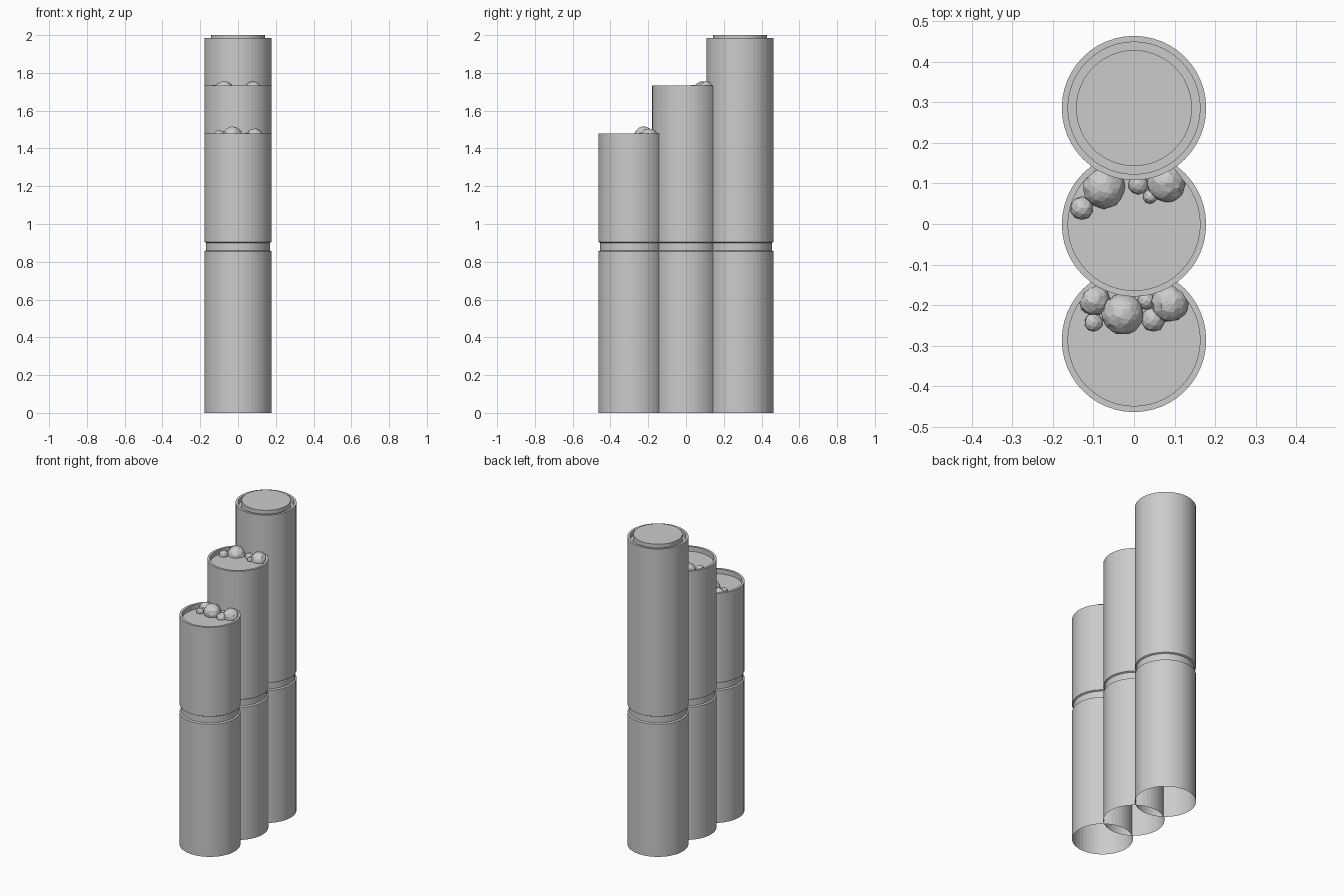
import bpy, bmesh, math, random
from mathutils import Vector

if "Cube" in bpy.data.objects:
    bpy.data.objects.remove(bpy.data.objects["Cube"])

random.seed(4)
SEGMENTS = 48
R = 0.178


def finish(bm, name):
    mesh = bpy.data.meshes.new(name)
    bm.to_mesh(mesh)
    bm.free()
    obj = bpy.data.objects.new(name, mesh)
    bpy.context.collection.objects.link(obj)
    return obj


def lathe(name, profile, y):
    # Spin a (radius, z) profile and close only its last ring
    bm = bmesh.new()
    rings = []
    for r, z in profile:
        rings.append([bm.verts.new((r * math.cos(a), y + r * math.sin(a), z))
                      for a in (2 * math.pi * i / SEGMENTS for i in range(SEGMENTS))])
    for low, high in zip(rings, rings[1:]):
        for i in range(SEGMENTS):
            j = (i + 1) % SEGMENTS
            bm.faces.new((low[i], low[j], high[j], high[i]))
    bm.faces.new(rings[-1])
    return finish(bm, name)


def pebble(name, x, y, z, r):
    # Faceted, slightly uneven stone
    bm = bmesh.new()
    bmesh.ops.create_icosphere(bm, subdivisions=3 if r > 0.035 else 2, radius=r)
    for v in bm.verts:
        v.co = v.co * random.uniform(0.95, 1.03) + Vector((x, y, z))
    return finish(bm, name)


def tube_profile(top):
    # Open bottom, shallow waist groove, rim and recess
    return [(R, 0), (R, 0.855), (R - 0.009, 0.86), (R - 0.009, 0.90),
            (R, 0.905), (R, top), (R - 0.015, top), (R - 0.015, top - 0.03)]


# Three stepped, overlapping tubes
lathe("front_tube", tube_profile(1.48), -0.286)
lathe("middle_tube", tube_profile(1.733), -0.001)
lathe("back_tube", tube_profile(1.985) + [(0.143, 1.955), (0.143, 2.0)], 0.286)

# Stones in the front tube: x, y, z, radius
front_stones = [(-0.098, -0.188, 1.458, 0.038), (-0.028, -0.222, 1.465, 0.051),
                (0.088, -0.196, 1.460, 0.046), (0.047, -0.236, 1.455, 0.030),
                (-0.100, -0.243, 1.456, 0.023), (0.030, -0.190, 1.455, 0.022)]
# Stones in the middle tube
middle_stones = [(-0.075, 0.090, 1.705, 0.052), (0.080, 0.101, 1.708, 0.047),
                 (-0.129, 0.039, 1.708, 0.029), (0.010, 0.097, 1.708, 0.025),
                 (0.040, 0.068, 1.708, 0.018)]
for label, stones in (("front_stone", front_stones), ("middle_stone", middle_stones)):
    for i, s in enumerate(stones):
        pebble(f"{label}_{i + 1}", *s)
